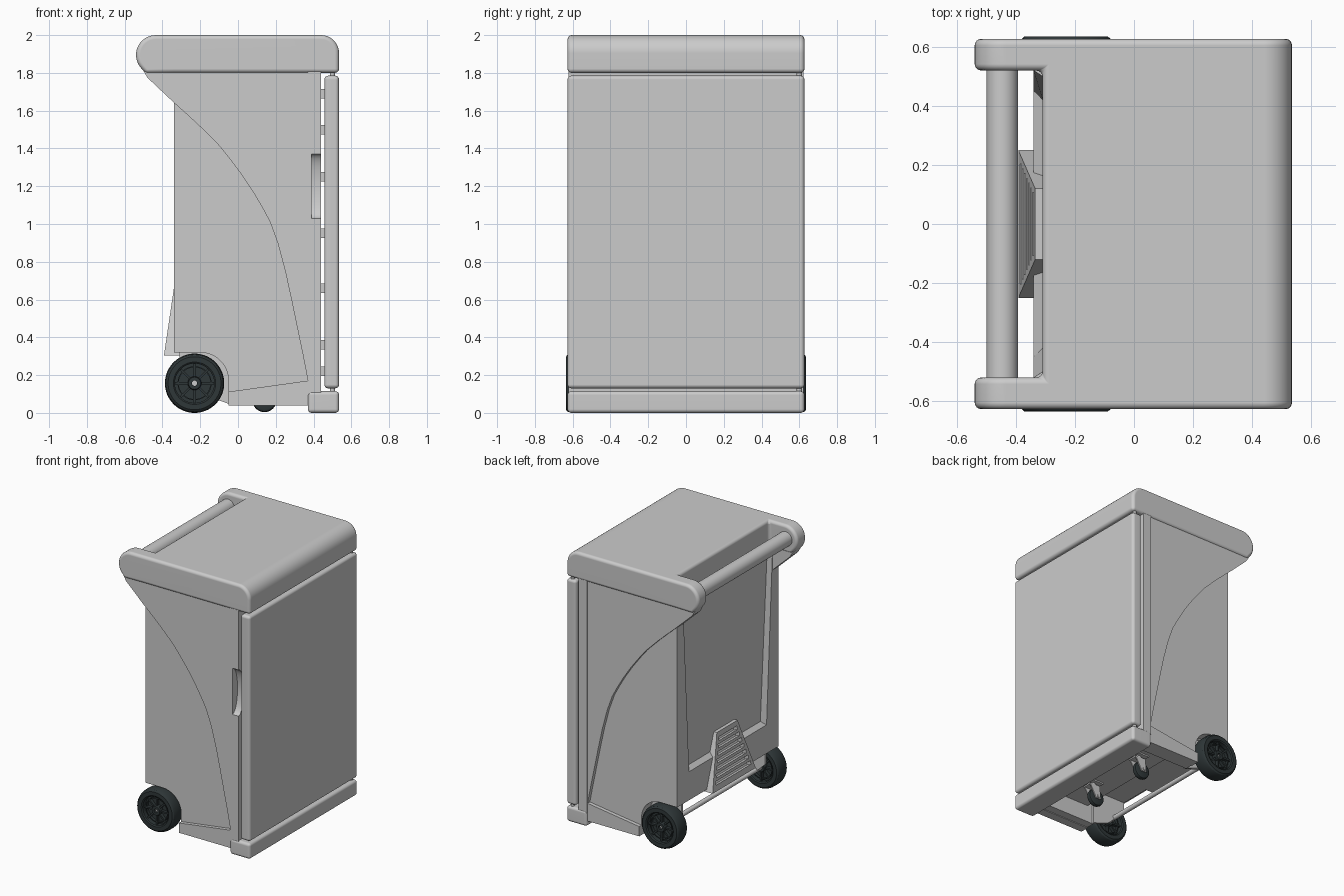
import bpy, bmesh, math
from mathutils import Matrix, Vector

if "Cube" in bpy.data.objects:
    bpy.data.objects.remove(bpy.data.objects["Cube"])

dark = bpy.data.materials.new("dark_rubber")
dark.diffuse_color = (0.028, 0.038, 0.04, 1)
dark.use_nodes = True
dark.node_tree.nodes["Principled BSDF"].inputs["Base Color"].default_value = dark.diffuse_color


def add(name, bm, mat=None):
    bmesh.ops.recalc_face_normals(bm, faces=bm.faces)
    me = bpy.data.meshes.new(name)
    bm.to_mesh(me)
    bm.free()
    ob = bpy.data.objects.new(name, me)
    bpy.context.collection.objects.link(ob)
    if mat:
        me.materials.append(mat)
    return ob


def loft(name, a, b, mat=None):
    """Solid between two matching outlines."""
    bm = bmesh.new()
    va, vb = [bm.verts.new(p) for p in a], [bm.verts.new(p) for p in b]
    bm.faces.new(va)
    bm.faces.new(vb[::-1])
    for i in range(len(va)):
        j = (i + 1) % len(va)
        bm.faces.new((va[i], va[j], vb[j], vb[i]))
    return add(name, bm, mat)


def slab(name, xz, y0, y1, mat=None):
    """Side profile (x, z) extruded from y0 to y1."""
    return loft(name, [(x, y0, z) for x, z in xz], [(x, y1, z) for x, z in xz], mat)


def box(name, x0, x1, y0, y1, z0, z1, mat=None):
    return slab(name, [(x0, z0), (x1, z0), (x1, z1), (x0, z1)], y0, y1, mat)


def lathe(name, ry, centre, segs=48, mat=None):
    """Closed (radius, y) section spun round the y axis."""
    bm = bmesh.new()
    vs = [bm.verts.new((r, y, 0)) for r, y in ry]
    es = [bm.edges.new((vs[i], vs[(i + 1) % len(vs)])) for i in range(len(vs))]
    bmesh.ops.spin(bm, geom=vs + es, axis=(0, 1, 0), cent=(0, 0, 0),
                   angle=math.tau, steps=segs, use_merge=True)
    bmesh.ops.remove_doubles(bm, verts=bm.verts, dist=1e-5)
    bmesh.ops.translate(bm, verts=bm.verts, vec=centre)
    return add(name, bm, mat)


def rod(name, p, q, r, segs=32, mat=None):
    p, q = Vector(p), Vector(q)
    bm = bmesh.new()
    m = Matrix.Translation((p + q) / 2) @ (q - p).to_track_quat('Z', 'Y').to_matrix().to_4x4()
    bmesh.ops.create_cone(bm, cap_ends=True, segments=segs, radius1=r, radius2=r,
                          depth=(q - p).length, matrix=m)
    return add(name, bm, mat)


def arc(cx, cz, r, a0, a1, n=9):
    return [(cx + r * math.cos(math.radians(a0 + (a1 - a0) * i / n)),
             cz + r * math.sin(math.radians(a0 + (a1 - a0) * i / n))) for i in range(n + 1)]


def bevel(ob, w, segs=4):
    m = ob.modifiers.new("bevel", 'BEVEL')
    m.width, m.segments, m.limit_method = w, segs, 'ANGLE'
    m.angle_limit = math.radians(40)
    m.use_clamp_overlap = False


def cut(ob, cutter):
    m = ob.modifiers.new("cut", 'BOOLEAN')
    m.operation, m.object, m.solver = 'DIFFERENCE', cutter, 'EXACT'
    cutter.hide_render = True
    cutter.hide_set(True)


# Lid with two rear arms
lid = slab("lid", arc(0.44, 1.905, 0.095, 0, 90) + arc(-0.435, 1.895, 0.105, 90, 215, 12)
           + [(-0.49, 1.797), (-0.34, 1.8), (0.535, 1.8)], -0.627, 0.627)
cut(lid, box("lid_notch_cutter", -0.7, -0.31, -0.52, 0.52, 1.7, 2.1))
bevel(lid, 0.022)
rod("push_handle", (-0.446, -0.53, 1.9), (-0.446, 0.53, 1.9), 0.053, 48)

# Main body core and recessed rear frame
slab("body_core", [(-0.31, 0.3), (-0.1, 0.3), (0, 0.17), (0.4, 0.17), (0.4, 1.81), (-0.31, 1.81)],
     -0.5, 0.5)


def rear_outline(x, inner):
    half = [(0.588, 0.32), (0.588, 1.8)] + inner
    return [(x, y, z) for y, z in half] + [(x, -y, z) for y, z in half[::-1]]


loft("rear_frame", rear_outline(-0.34, [(0.52, 1.8), (0.45, 0.53), (0.15, 0.53), (0.22, 0.34)]),
     rear_outline(-0.309, [(0.5, 1.8), (0.42, 0.56), (0.15, 0.56), (0.22, 0.34)]))

# Louvred vent at the bottom of the back
vent = loft("rear_vent", [(-0.392, -0.25, 0.305), (-0.392, 0.25, 0.305), (-0.29, 0.25, 0.305), (-0.29, -0.25, 0.305)],
            [(-0.335, -0.12, 0.69), (-0.335, 0.12, 0.69), (-0.29, 0.12, 0.69), (-0.29, -0.12, 0.69)])
bm = bmesh.new()
for i in range(7):
    z = 0.36 + 0.047 * i
    w = 0.25 - 0.13 * (z - 0.31) / 0.38 - 0.03
    face = -0.392 + 0.057 * (z - 0.305) / 0.385
    m = Matrix.Translation((face, 0, z)) @ Matrix.Rotation(0.35, 4, 'Y') @ Matrix.Diagonal((0.07, 2 * w, 0.026, 1))
    bmesh.ops.create_cube(bm, size=1, matrix=m)
cut(vent, add("vent_slot_cutter", bm))

# Sides: recessed skin, raised swoosh panel, lower sill, wheel-well wall
arch = arc(-0.2, 0.17, 0.15, 90, 0)
swoosh = [(-0.5, 1.81), (-0.48, 1.775), (-0.34, 1.643), (-0.27, 1.58), (-0.2, 1.515), (-0.1, 1.415),
          (-0.04, 1.34), (0.02, 1.26), (0.08, 1.17), (0.13, 1.085), (0.17, 1.01), (0.21, 0.9), (0.25, 0.75),
          (0.285, 0.59), (0.32, 0.42), (0.345, 0.3), (0.37, 0.17), (0.38, 0.17), (0.38, 1.81)]
for s, side in ((-1, "front"), (1, "back")):
    slab(side + "_side_skin", [(-0.31, 0.32)] + arch + [(-0.05, 0.045), (0.38, 0.045), (0.38, 1.81), (-0.31, 1.81)],
         s * 0.49, s * 0.588)
    slab(side + "_upper_panel", swoosh, s * 0.521, s * 0.615)
    slab(side + "_sill", [(-0.05, 0.04), (0.38, 0.04), (0.38, 0.172), (-0.05, 0.112)], s * 0.55, s * 0.615)
    slab(side + "_wheel_well_wall", [(-0.31, 0.31), (-0.31, 0.22), (-0.17, 0.09), (-0.04, 0.045), (-0.04, 0.31)],
         s * 0.475, s * 0.495)

# Door surround with finger scoop, front foot, door
frame = box("door_surround", 0.37, 0.44, -0.622, 0.622, 0.1, 1.81)
bm = bmesh.new()
bmesh.ops.create_cone(bm, cap_ends=True, segments=48, radius1=1, radius2=1, depth=0.1,
                      matrix=Matrix.Translation((0.44, -0.622, 1.2)) @ Matrix.Diagonal((1, 0.06, 0.17, 1))
                      @ Matrix.Rotation(math.pi / 2, 4, 'Y'))
cut(frame, add("finger_scoop_cutter", bm))
bevel(box("front_foot", 0.37, 0.535, -0.627, 0.627, 0, 0.115), 0.02)
bevel(box("door", 0.457, 0.535, -0.627, 0.627, 0.13, 1.785), 0.02)
for z in (0.122, 1.793):
    rod("hinge_pin", (0.5, 0.6, z - 0.015), (0.5, 0.6, z + 0.015), 0.014, 16)
for s in (-1, 1):
    for z in (0.22, 0.36, 0.66, 0.95, 1.25, 1.5, 1.69):
        box("door_bumper", 0.435, 0.46, s * 0.5, s * 0.54, z - 0.025, z + 0.025)

# Large rear wheels on an axle
WX, WZ = -0.23, 0.157
rod("axle", (WX, -0.61, WZ), (WX, 0.61, WZ), 0.017, 24)
for s in (-1, 1):
    c = (WX, s * 0.58, WZ)
    lathe("wheel_tyre", [(0.104, -0.05), (0.112, -0.056), (0.14, -0.056), (0.15, -0.048), (0.156, -0.03), (0.157, 0),
                         (0.156, 0.03), (0.15, 0.048), (0.14, 0.056), (0.112, 0.056), (0.104, 0.05)], c, 64, dark)
    lathe("wheel_disc", [(0.015, -0.015), (0.106, -0.015), (0.106, 0.015), (0.015, 0.015)], c, 48, dark)
    lathe("wheel_hub", [(0.014, -0.048), (0.032, -0.048), (0.036, -0.04), (0.036, 0.04), (0.032, 0.048),
                        (0.014, 0.048)], c, 32, dark)
    lathe("wheel_rim_ring", [(0.084, -0.035), (0.09, -0.035), (0.09, 0.035), (0.084, 0.035)], c, 48, dark)
    bm = bmesh.new()
    for i in range(8):
        m = Matrix.Translation(c) @ Matrix.Rotation(i * math.tau / 8, 4, 'Y') @ Matrix.Translation((0.068, 0, 0))
        bmesh.ops.create_cube(bm, size=1, matrix=m @ Matrix.Diagonal((0.074, 0.075, 0.012, 1)))
    add("wheel_spokes", bm, dark)

# Swivel casters under the front
for s in (-1, 1):
    y = s * 0.24
    c = (0.14, y, 0.068)
    lathe("caster_wheel", [(0.01, -0.02), (0.05, -0.02), (0.06, -0.014), (0.064, 0), (0.06, 0.014), (0.05, 0.02),
                           (0.01, 0.02)], c, 32, dark)
    for t in (-1, 1):
        slab("caster_fork", [(0.12, 0.05), (0.16, 0.05), (0.215, 0.145), (0.13, 0.145)],
             y + t * 0.026, y + t * 0.034)
    box("caster_bridge", 0.13, 0.215, y - 0.034, y + 0.034, 0.138, 0.148)
    rod("caster_swivel", (0.175, y, 0.14), (0.175, y, 0.17), 0.03, 24)
    box("caster_plate", 0.115, 0.235, y - 0.055, y + 0.055, 0.16, 0.172)
    rod("caster_axle", (0.14, y - 0.04, 0.068), (0.14, y + 0.04, 0.068), 0.012, 16)

# Bake modifiers, then smooth shading with sharp edges kept
parts = [o for o in bpy.context.scene.objects if not o.hide_render]
for o in bpy.context.view_layer.objects:
    o.select_set(o in parts)
bpy.context.view_layer.objects.active = parts[0]
bpy.ops.object.convert(target='MESH')
bpy.ops.object.shade_smooth_by_angle(angle=math.radians(32))
for o in parts:
    o.modifiers.new("weighted_normals", 'WEIGHTED_NORMAL').keep_sharp = True
